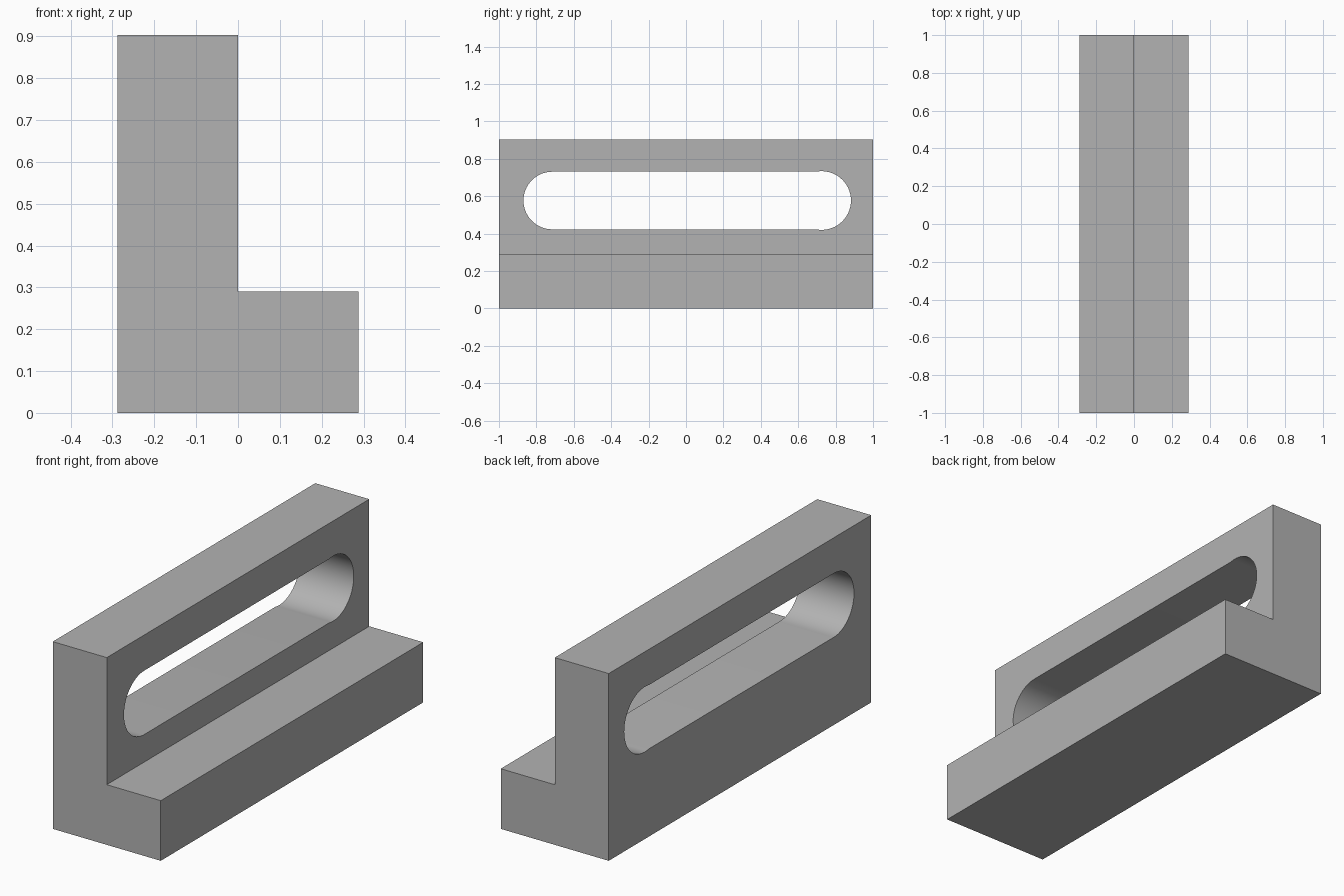
import bpy
import bmesh
from math import pi, asin, cos, sin

cube = bpy.data.objects.get("Cube")
if cube:
    bpy.data.objects.remove(cube, do_unlink=True)

GREY = 0.45
grey = bpy.data.materials.new("plain grey")
grey.use_nodes = True
grey.diffuse_color = (GREY, GREY, GREY, 1)
grey.node_tree.nodes["Principled BSDF"].inputs["Base Color"].default_value = (GREY, GREY, GREY, 1)


def extrude_profile(name, points, direction):
    """Extrude a closed flat profile into a solid."""
    bm = bmesh.new()
    face = bm.faces.new([bm.verts.new(p) for p in points])
    result = bmesh.ops.extrude_face_region(bm, geom=[face], use_keep_orig=True)
    moved = [g for g in result["geom"] if isinstance(g, bmesh.types.BMVert)]
    bmesh.ops.translate(bm, verts=moved, vec=direction)
    bmesh.ops.recalc_face_normals(bm, faces=bm.faces[:])
    mesh = bpy.data.meshes.new(name)
    bm.to_mesh(mesh)
    bm.free()
    mesh.materials.append(grey)
    obj = bpy.data.objects.new(name, mesh)
    bpy.context.collection.objects.link(obj)
    return obj


# L-shaped bracket, running the full length
W, H, STEP = 0.288, 0.903, 0.29
outline = [(-W, 0), (W, 0), (W, STEP), (0, STEP), (0, H), (-W, H)]
bracket = extrude_profile("slotted_bracket", [(x, -1, z) for x, z in outline], (0, 2, 0))

# Slot cutter: each round end is slightly taller than the straight run
RADIUS, HALF_RUN, MID_Z, SEGMENTS = 0.157, 0.154, 0.577, 32
sweep = pi - asin(HALF_RUN / RADIUS)
slot = []
for centre, start, reach in ((0.725, 0, sweep), (-0.715, pi, pi / 2)):
    for i in range(SEGMENTS + 1):
        a = start - reach + 2 * reach * i / SEGMENTS
        radius = RADIUS if centre > 0 else HALF_RUN
        slot.append((-0.5, centre + radius * cos(a), MID_Z + radius * sin(a)))
cutter = extrude_profile("slot_cutter", slot, (1, 0, 0))

# Cut the slot through the upright wall
cut = bracket.modifiers.new("slot", "BOOLEAN")
cut.operation = "DIFFERENCE"
cut.solver = "EXACT"
cut.object = cutter
bpy.context.view_layer.objects.active = bracket
bracket.select_set(True)
bpy.ops.object.modifier_apply(modifier=cut.name)
bpy.data.objects.remove(cutter, do_unlink=True)

# Smooth the round slot ends, keeping the edges sharp
bpy.ops.object.shade_smooth_by_angle(angle=pi / 9)
